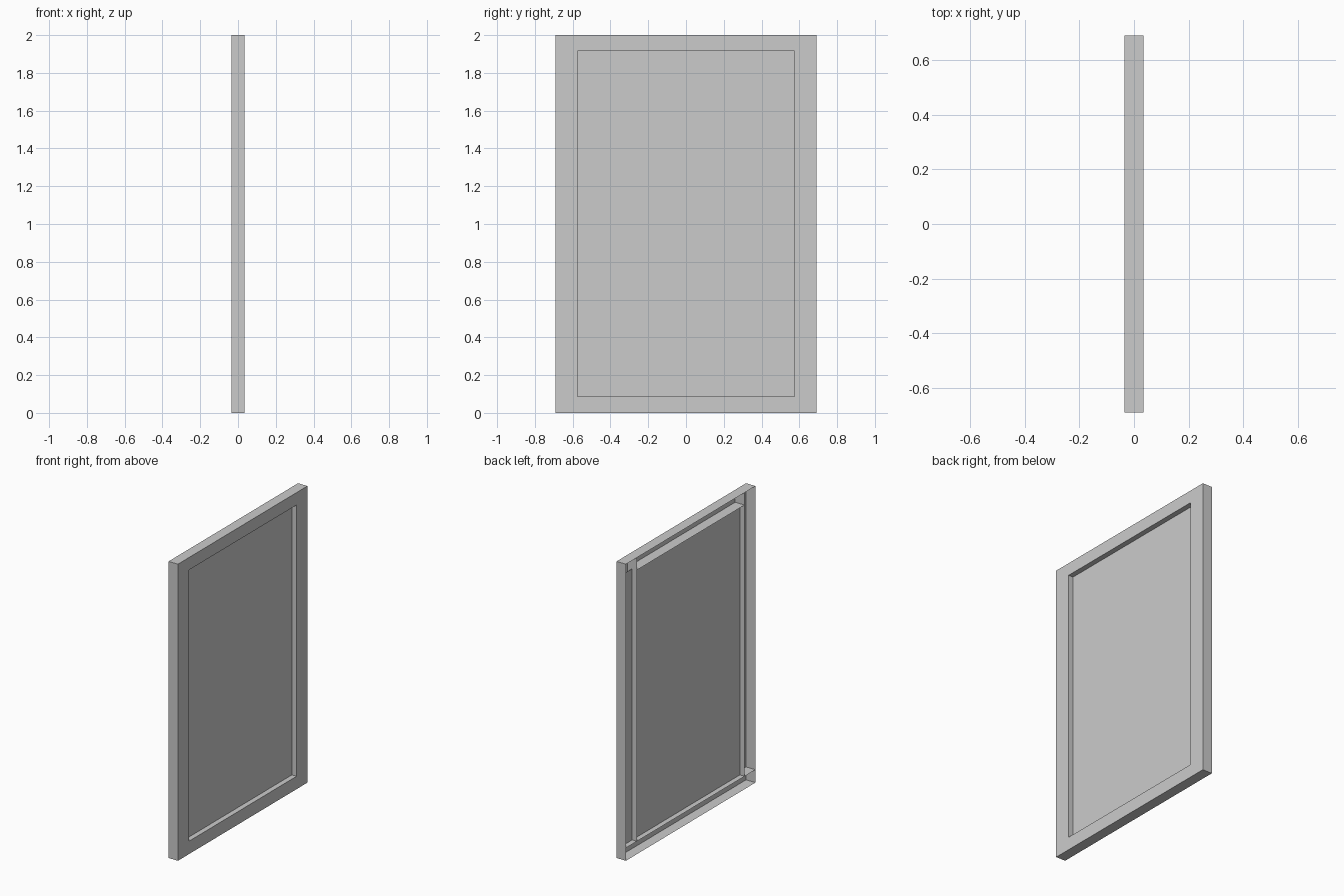
import bpy
import bmesh

cube = bpy.data.objects.get("Cube")
if cube:
    bpy.data.objects.remove(cube, do_unlink=True)

# One plain grey for the whole model
grey = bpy.data.materials.new("plain_grey")
grey.use_nodes = True
colour = (0.6, 0.6, 0.6, 1)
grey.diffuse_color = colour
grey.node_tree.nodes["Principled BSDF"].inputs["Base Color"].default_value = colour

# Main dimensions: half depth, half width, height, opening
D, W, H = 0.035, 0.69, 2.0
OW, LOW, HIGH = 0.574, 0.087, 1.916


def sheet(bm, x, y, z, flip=False):
    """Add an axis-aligned rectangle; the axis given as one number is flat."""
    spans = [x, y, z]
    flat = next(i for i, s in enumerate(spans) if not isinstance(s, tuple))
    u, v = (flat + 1) % 3, (flat + 2) % 3
    corners = []
    for a, b in ((0, 0), (1, 0), (1, 1), (0, 1)):
        p = [0, 0, 0]
        p[flat], p[u], p[v] = spans[flat], spans[u][a], spans[v][b]
        corners.append(bm.verts.new(p))
    if flip:
        corners.reverse()
    bm.faces.new(corners)


def part(name, sheets):
    bm = bmesh.new()
    for s in sheets:
        sheet(bm, *s)
    bmesh.ops.remove_doubles(bm, verts=bm.verts, dist=0.0001)
    mesh = bpy.data.meshes.new(name)
    bm.to_mesh(mesh)
    bm.free()
    mesh.materials.append(grey)
    obj = bpy.data.objects.new(name, mesh)
    bpy.context.collection.objects.link(obj)


depth, width, opening = (-D, D), (-W, W), (-OW, OW)

# Bottom rail: full-width channel, open at the back
part("bottom_rail", [
    (D, width, (0, LOW)),
    (depth, width, 0, True),
    (depth, width, LOW),
    (depth, W, (0, LOW)),
    (depth, -W, (0, LOW), True),
])

# Top rail: channel fitted between the stiles
part("top_rail", [
    (D, opening, (HIGH, H)),
    (depth, opening, H),
    (depth, opening, HIGH, True),
])

# Side stiles: open channels standing on the bottom rail
for side, name in ((-1, "front_stile"), (1, "back_stile")):
    span = tuple(sorted((side * OW, side * W)))
    part(name, [
        (D, span, (LOW, H)),
        (depth, side * W, (LOW, H), side < 0),
        (depth, side * OW, (LOW, H), side > 0),
        (depth, span, H),
    ])

# Mid-depth backing inside one stile
part("stile_backing", [(0, (OW, W), (LOW, HIGH), True)])

# Centre panel, recessed from both faces
part("centre_panel", [(0, opening, (LOW, HIGH))])
